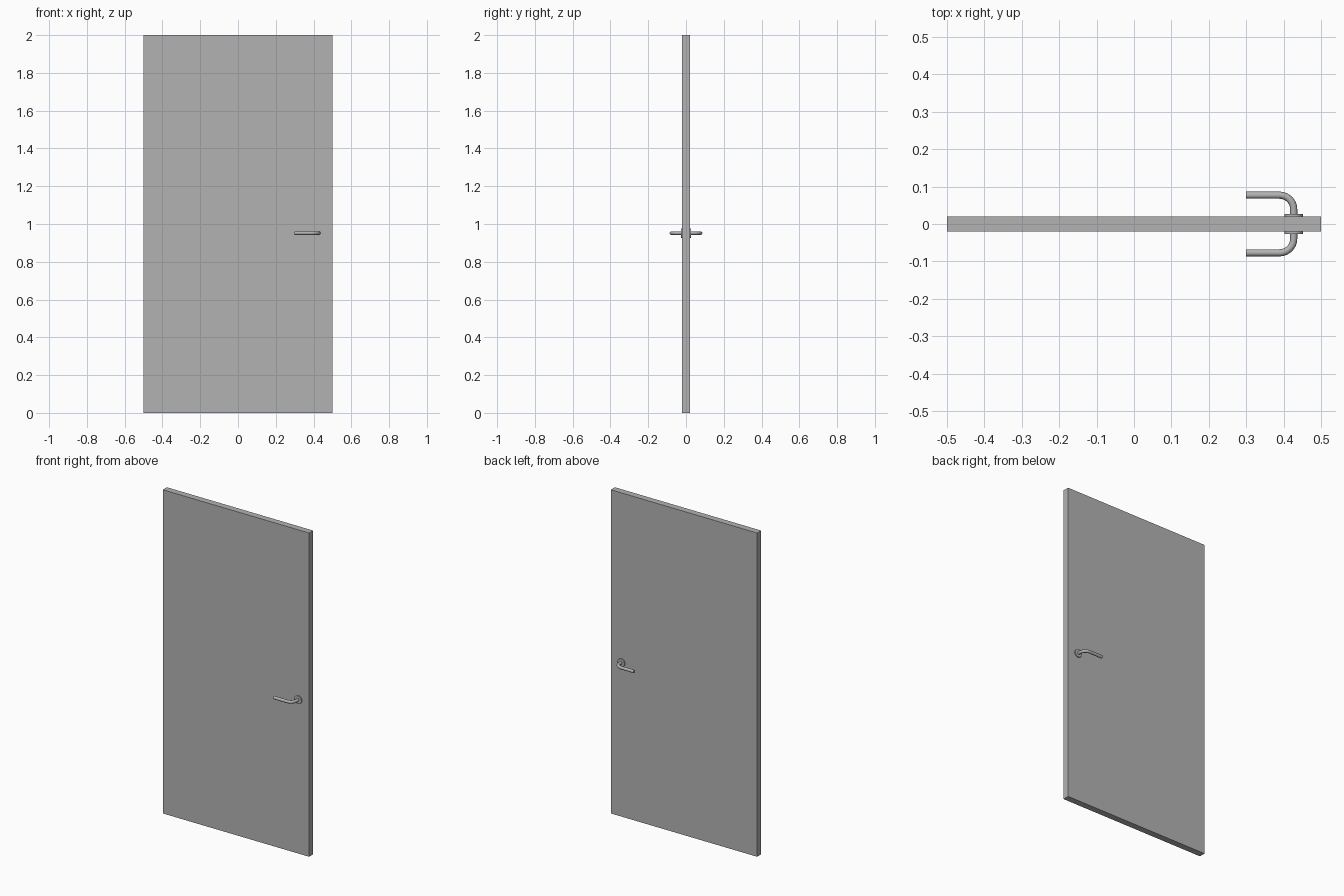
import bpy, math

cube = bpy.data.objects.get("Cube")
if cube:
    bpy.data.objects.remove(cube, do_unlink=True)


def make_material(name, value):
    mat = bpy.data.materials.new(name)
    mat.use_nodes = True
    colour = (value, value, value, 1)
    mat.diffuse_color = colour
    mat.node_tree.nodes["Principled BSDF"].inputs["Base Color"].default_value = colour
    return mat


grey = make_material("plain grey", 0.45)

HALF_DEPTH = 0.02    # half the door thickness
PIVOT_X = 0.427      # handle axis
HANDLE_Z = 0.952
BAR_Y = 0.077        # distance of the grip from the door centre
GRIP_END = 0.30
TUBE = 0.0095
BEND = 0.038


def smooth(obj):
    bpy.ops.object.select_all(action="DESELECT")
    obj.select_set(True)
    bpy.context.view_layer.objects.active = obj
    bpy.ops.object.shade_smooth_by_angle(angle=math.radians(35))


# Door slab
bpy.ops.mesh.primitive_cube_add(size=1, location=(0, 0, 1))
door = bpy.context.object
door.name = "door_panel"
door.scale = (1, 2 * HALF_DEPTH, 2)
bpy.ops.object.transform_apply(location=False, rotation=False, scale=True)
door.data.materials.append(grey)


def add_rosette(side, sign):
    # Round plate lying on the door face
    depth = 0.007
    bpy.ops.mesh.primitive_cylinder_add(
        vertices=40, radius=0.025, depth=depth,
        location=(PIVOT_X, sign * (HALF_DEPTH + depth / 2), HANDLE_Z),
        rotation=(math.pi / 2, 0, 0))
    plate = bpy.context.object
    plate.name = side + "_rosette"
    plate.data.materials.append(grey)
    smooth(plate)


def add_lever(side, sign):
    # Stem, quarter bend and straight grip swept as one tube
    points = [(PIVOT_X, HALF_DEPTH)]
    for i in range(13):
        a = math.pi / 2 * i / 12
        points.append((PIVOT_X - BEND + BEND * math.cos(a),
                       BAR_Y - BEND + BEND * math.sin(a)))
    points.append((GRIP_END, BAR_Y))

    curve = bpy.data.curves.new(side + "_lever", "CURVE")
    curve.dimensions = "3D"
    curve.bevel_depth = TUBE
    curve.bevel_resolution = 4
    curve.use_fill_caps = True
    spline = curve.splines.new("POLY")
    spline.points.add(len(points) - 1)
    for p, (x, y) in zip(spline.points, points):
        p.co = (x, sign * y, HANDLE_Z, 1)
    lever = bpy.data.objects.new(side + "_lever", curve)
    bpy.context.collection.objects.link(lever)
    bpy.ops.object.select_all(action="DESELECT")
    lever.select_set(True)
    bpy.context.view_layer.objects.active = lever
    bpy.ops.object.convert(target="MESH")
    lever = bpy.context.object
    lever.name = side + "_lever"
    lever.data.materials.clear()
    lever.data.materials.append(grey)
    smooth(lever)


for side, sign in (("front", -1), ("back", 1)):
    add_rosette(side, sign)
    add_lever(side, sign)
